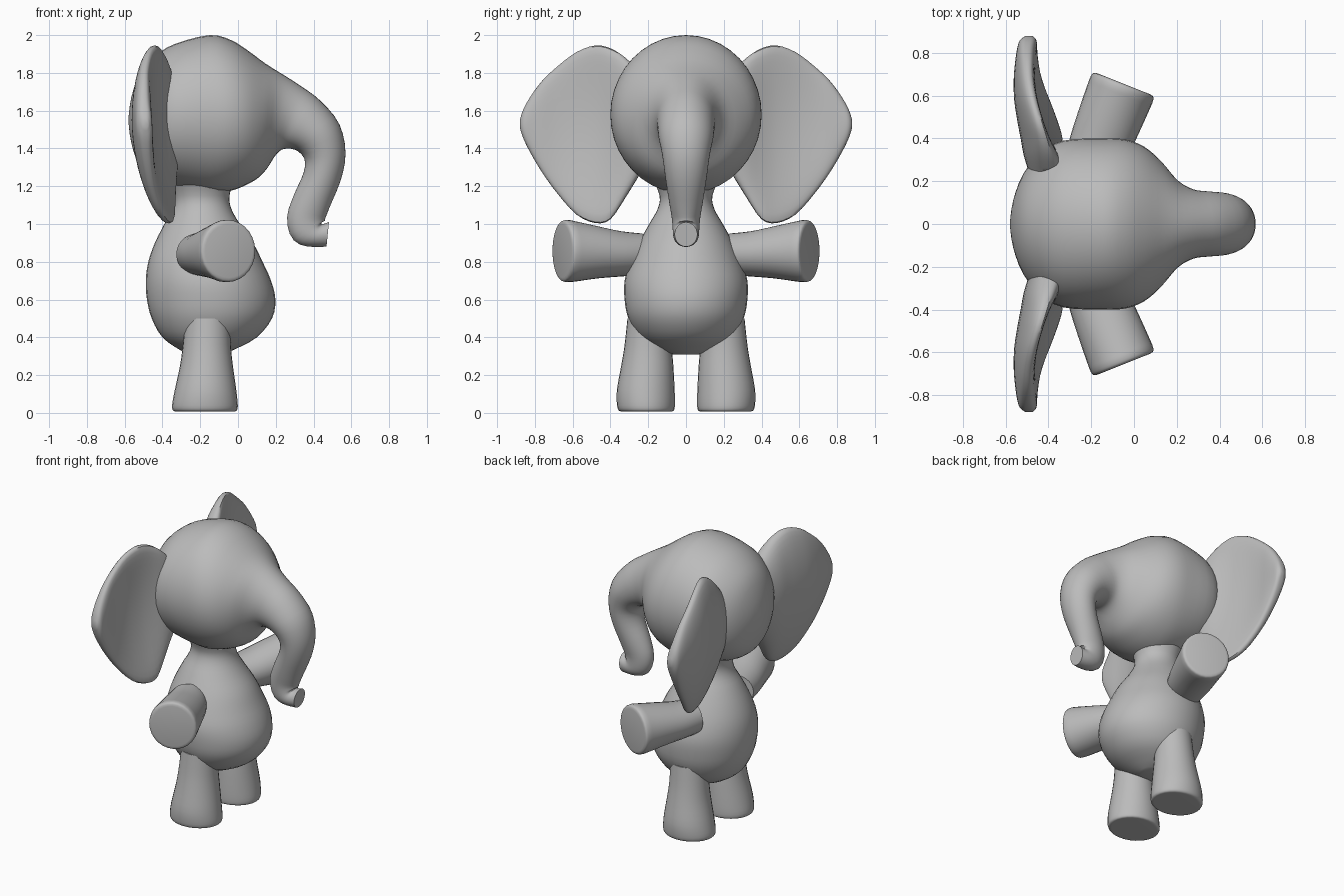
import bpy
import bmesh
from math import sin, cos, pi, radians, copysign

cube = bpy.data.objects.get("Cube")
if cube:
    bpy.data.objects.remove(cube)

grey = bpy.data.materials.new("soft grey")
grey.use_nodes = True
grey.diffuse_color = (0.5, 0.5, 0.5, 1)
grey.node_tree.nodes["Principled BSDF"].inputs["Base Color"].default_value = (0.5, 0.5, 0.5, 1)


def spline(rows, steps):
    """Smoothly interpolate the section rows."""
    out = []
    for i in range(len(rows) - 1):
        a, b = rows[max(i - 1, 0)], rows[i]
        c, d = rows[i + 1], rows[min(i + 2, len(rows) - 1)]
        for s in range(steps):
            t = s / steps
            out.append([q + t * (r - p) / 2 + t * t * (p - 2.5 * q + 2 * r - d_ / 2)
                        + t ** 3 * (1.5 * (q - r) + (d_ - p) / 2)
                        for p, q, r, d_ in zip(a, b, c, d)])
    out.append(list(rows[-1]))
    return out


def loft(name, rows, point, sides=32, steps=3):
    """Skin closed rings; point(row, angle) gives a place on a ring."""
    bm = bmesh.new()
    rings = [[bm.verts.new(point(row, 2 * pi * k / sides)) for k in range(sides)]
             for row in spline(rows, steps)]
    for r0, r1 in zip(rings, rings[1:]):
        for k in range(sides):
            j = (k + 1) % sides
            bm.faces.new((r0[k], r0[j], r1[j], r1[k]))
    bm.faces.new(rings[0])
    bm.faces.new(rings[-1])
    bmesh.ops.recalc_face_normals(bm, faces=bm.faces)
    mesh = bpy.data.meshes.new(name)
    bm.to_mesh(mesh)
    bm.free()
    mesh.materials.append(grey)
    ob = bpy.data.objects.new(name, mesh)
    bpy.context.collection.objects.link(ob)
    bpy.ops.object.select_all(action="DESELECT")
    ob.select_set(True)
    bpy.context.view_layer.objects.active = ob
    bpy.ops.object.shade_smooth_by_angle(angle=radians(45))
    return ob


# Head flowing into the trunk: x, z, tilt, half height, half width
head_rows = [
    (-.58, 1.55, 0, .01, .01), (-.565, 1.55, 0, .12, .11), (-.52, 1.55, 0, .25, .23),
    (-.44, 1.56, 0, .33, .33), (-.33, 1.575, 0, .38, .39), (-.15, 1.58, 0, .42, .4),
    (-.04, 1.575, 0, .4, .395), (.05, 1.565, 0, .355, .36), (.13, 1.55, .05, .3, .29),
    (.2, 1.55, .15, .245, .205), (.27, 1.55, .35, .19, .163), (.34, 1.525, .65, .16, .153),
    (.42, 1.46, 1.05, .135, .145), (.46, 1.36, 1.45, .11, .125), (.445, 1.25, 1.8, .1, .11),
    (.39, 1.12, 1.95, .1, .09), (.36, 1.03, 1.65, .1, .075), (.375, .965, 1.0, .095, .07),
    (.42, .94, .35, .065, .067), (.475, .945, .1, .065, .06)]


def head_point(row, a):
    x, z, tilt, h, w = row
    return (x + h * sin(a) * sin(tilt), w * cos(a), z + h * sin(a) * cos(tilt))


loft("head_and_trunk", head_rows, head_point, 40)

# Pear-shaped body and neck: z, back x, front x, half width
body_rows = [
    (.31, -.25, -.08, .07), (.335, -.31, -.02, .15), (.4, -.4, .1, .245), (.5, -.457, .18, .305),
    (.6, -.482, .198, .325), (.7, -.488, .175, .325), (.8, -.475, .13, .295),
    (.9, -.44, .08, .25), (1.0, -.39, .01, .195), (1.08, -.345, -.035, .15),
    (1.15, -.335, -.045, .14), (1.25, -.36, -.02, .18)]


def body_point(row, a):
    z, back, front, w = row
    return ((back + front) / 2 + (front - back) / 2 * cos(a), w * sin(a), z)


loft("body", body_rows, body_point, 36)

# Limb and ear sections, repeated on both sides
# leg: z, centre x, centre y, radius x, radius y
leg_rows = [(.008, -.175, .21, .15, .125), (.012, -.175, .21, .168, .145),
            (.04, -.175, .212, .174, .153), (.12, -.172, .213, .163, .153),
            (.25, -.167, .205, .14, .138), (.36, -.165, .2, .127, .125),
            (.5, -.16, .19, .12, .12)]
# arm: distance along the arm, centre z, radius across, radius up
arm_rows = [(0, .84, .12, .11), (.12, .842, .14, .12), (.25, .85, .15, .138),
            (.38, .855, .156, .16), (.42, .857, .157, .165), (.445, .857, .152, .16),
            (.452, .857, .135, .14)]
# ear: y, centre x, lower z, upper z, half thickness
ear_rows = [(.24, -.4, 1.27, 1.8, .09), (.32, -.43, 1.14, 1.88, .085),
            (.4, -.46, 1.025, 1.93, .07), (.48, -.485, 1.005, 1.945, .06),
            (.58, -.505, 1.05, 1.91, .055), (.68, -.51, 1.16, 1.835, .052),
            (.76, -.505, 1.27, 1.76, .05), (.82, -.5, 1.37, 1.68, .046),
            (.86, -.495, 1.45, 1.61, .038), (.88, -.49, 1.51, 1.55, .015)]

for side, s in (("front", -1), ("back", 1)):
    def leg_point(row, a):
        z, x, y, rx, ry = row
        return (x + rx * cos(a), s * (y + ry * sin(a)), z)

    def arm_point(row, a):
        t, z, r, h = row
        across = r * cos(a)
        return (-.215 + .37 * t + .93 * across, s * (.235 + .93 * t - .37 * across),
                z + h * sin(a))

    def ear_point(row, a):
        y, x, low, high, thick = row
        dz = (high - low) / 2 * sin(a)
        z = (low + high) / 2 + dz
        edge = copysign(abs(cos(a)) ** .75, cos(a))
        # cupped forward towards the top and bottom rims
        return (x + thick * edge + .33 * (z - 1.53) ** 2 - .04 * (z - 1.53), s * y, z)

    loft(side + "_leg", leg_rows, leg_point, 28)
    loft(side + "_arm", arm_rows, arm_point, 28)
    loft(side + "_ear", ear_rows, ear_point, 40)
